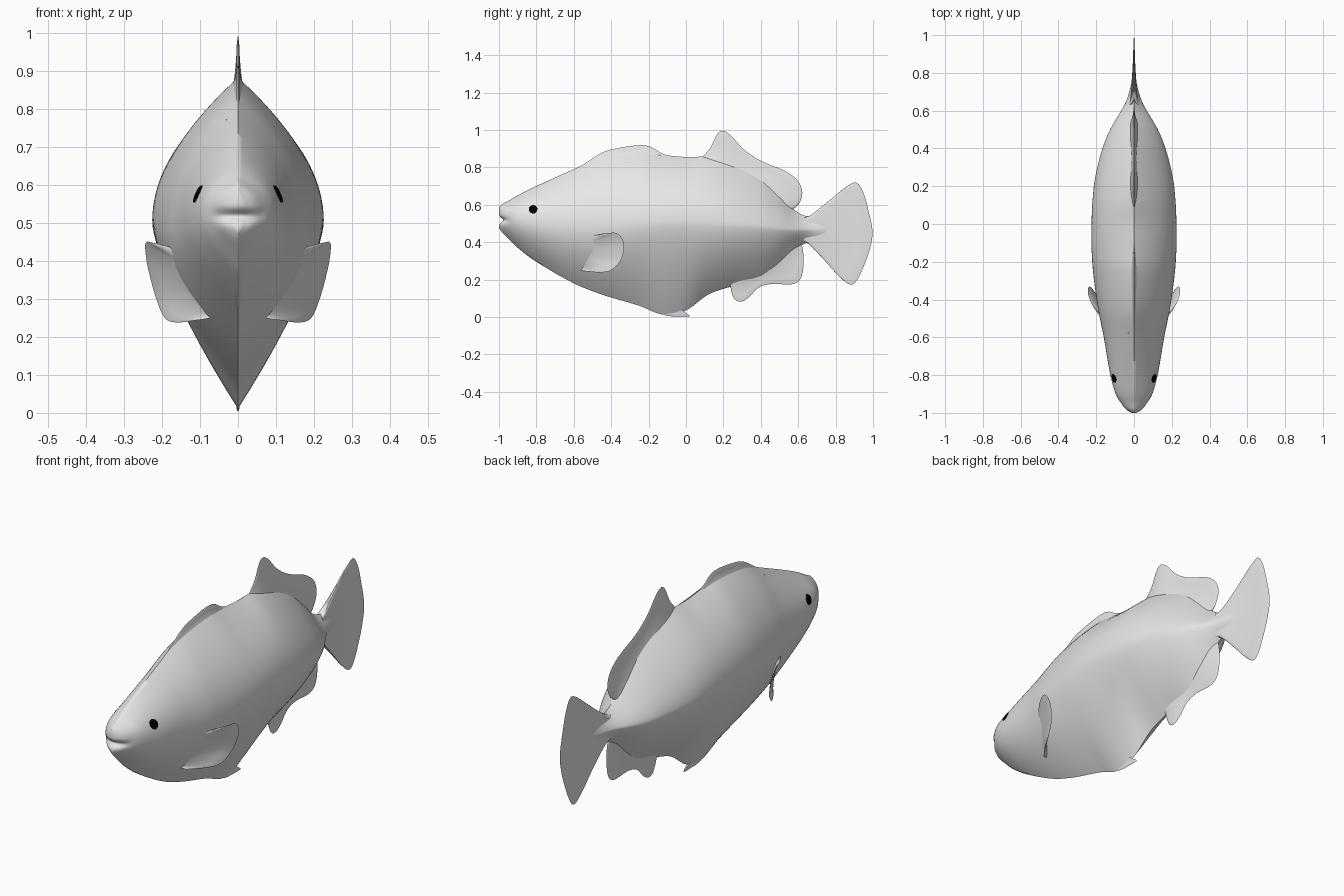
import bpy, bmesh, math
from mathutils import Vector

if "Cube" in bpy.data.objects:
    bpy.data.objects.remove(bpy.data.objects["Cube"])


def material(name, value):
    m = bpy.data.materials.new(name)
    m.diffuse_color = (value, value, value, 1)
    m.use_nodes = True
    m.node_tree.nodes["Principled BSDF"].inputs["Base Color"].default_value = m.diffuse_color
    return m


SKIN = material("pale_grey_skin", 0.8)
BLACK = material("eye_black", 0.0)

# Body stations: y, belly z, back z, half width, widest z, upper and lower roundness
STATIONS = [
    (-1.00, 0.475, 0.585, 0.012, 0.53, 3.0, 2.5),
    (-0.985, 0.455, 0.602, 0.04, 0.53, 2.9, 2.4),
    (-0.95, 0.42, 0.62, 0.068, 0.53, 2.7, 2.2),
    (-0.90, 0.37, 0.65, 0.097, 0.52, 2.5, 2.0),
    (-0.80, 0.295, 0.70, 0.125, 0.50, 2.2, 1.9),
    (-0.60, 0.18, 0.79, 0.16, 0.48, 2.1, 1.8),
    (-0.45, 0.12, 0.855, 0.19, 0.48, 2.0, 1.7),
    (-0.25, 0.06, 0.882, 0.217, 0.49, 2.0, 1.5),
    (-0.12, 0.012, 0.866, 0.225, 0.50, 2.05, 1.4),
    (0.00, 0.035, 0.855, 0.225, 0.50, 2.1, 1.4),
    (0.12, 0.12, 0.855, 0.22, 0.50, 1.9, 1.6),
    (0.25, 0.165, 0.82, 0.205, 0.49, 1.7, 1.6),
    (0.40, 0.21, 0.745, 0.167, 0.48, 1.5, 1.5),
    (0.50, 0.275, 0.66, 0.127, 0.47, 1.4, 1.45),
    (0.58, 0.355, 0.572, 0.08, 0.465, 1.4, 1.4),
    (0.64, 0.395, 0.54, 0.046, 0.465, 1.4, 1.4),
    (0.70, 0.395, 0.537, 0.025, 0.465, 1.4, 1.4),
    (0.80, 0.40, 0.53, 0.003, 0.465, 1.4, 1.4),
]


def sample(y):
    """Smooth interpolation of the body stations along y."""
    s = STATIONS
    i = max(k for k in range(len(s) - 1) if s[k][0] <= y or k == 0)
    a, b = s[i], s[i + 1]
    h = b[0] - a[0]
    t = min(max((y - a[0]) / h, 0), 1)

    def slope(k, c):
        p, q = s[max(k - 1, 0)], s[min(k + 1, len(s) - 1)]
        return (q[c] - p[c]) / (q[0] - p[0])
    return [(2*t**3 - 3*t**2 + 1) * a[c] + (t**3 - 2*t*t + t) * h * slope(i, c)
            + (3*t*t - 2*t**3) * b[c] + (t**3 - t*t) * h * slope(i + 1, c)
            for c in range(1, 7)]


def half_width(y, z):
    lo, hi, w, mid, up, down = sample(y)
    t, p = ((z - mid) / (hi - mid), up) if z > mid else ((mid - z) / (mid - lo), down)
    return w * (1 - min(max(t, 0), 1) ** p)


def finish(name, bm, mat):
    bmesh.ops.remove_doubles(bm, verts=bm.verts[:], dist=0.0002)
    bmesh.ops.recalc_face_normals(bm, faces=bm.faces[:])
    me = bpy.data.meshes.new(name)
    bm.to_mesh(me)
    bm.free()
    me.materials.append(mat)
    ob = bpy.data.objects.new(name, me)
    bpy.context.collection.objects.link(ob)
    bpy.ops.object.select_all(action='DESELECT')
    bpy.context.view_layer.objects.active = ob
    ob.select_set(True)
    bpy.ops.object.shade_smooth_by_angle(angle=math.radians(75))
    return ob


def skin_rows(bm, rows):
    """Quads between neighbouring rows of vertices."""
    for r, s in zip(rows, rows[1:]):
        for j in range(len(r) - 1):
            bm.faces.new((r[j], r[j + 1], s[j + 1], s[j]))


# Body: lens-shaped sections, with a small mouth groove pressed into the snout
bm = bmesh.new()
N, M = 90, 48
sides = {1: [], -1: []}
for i in range(N + 1):
    y = -1 + 1.8 * (i / N) ** 1.35
    lo, hi = sample(y)[:2]
    for side in sides:
        row = []
        for j in range(M + 1):
            z = lo + (hi - lo) * j / M
            groove = 0.022 * math.exp(-((z - 0.518) / 0.016) ** 2) * max(0, 1 - (y + 1) / 0.06)
            row.append(bm.verts.new((side * half_width(y, z), y + groove, z)))
        sides[side].append(row)
for rows in sides.values():
    skin_rows(bm, rows)
for end in (0, -1):
    skin_rows(bm, [sides[1][end], sides[-1][end]])
finish("body", bm, SKIN)


def smooth_path(pts, n):
    """n + 1 points along a smooth curve through pts, evenly spaced by length."""
    p = [Vector(q) for q in pts]
    p = [2 * p[0] - p[1]] + p + [2 * p[-1] - p[-2]]
    dense = []
    for i in range(1, len(p) - 2):
        for k in range(16):
            t = k / 16
            a, b, c, d = p[i - 1:i + 3]
            dense.append(0.5 * (2*b + (c - a)*t + (2*a - 5*b + 4*c - d)*t*t + (3*b - a - 3*c + d)*t**3))
    dense.append(p[-2])
    run = [0]
    for a, b in zip(dense, dense[1:]):
        run.append(run[-1] + (b - a).length)
    out, k = [], 0
    for i in range(n + 1):
        d = run[-1] * i / n
        while k < len(run) - 2 and run[k + 1] < d:
            k += 1
        out.append(dense[k].lerp(dense[k + 1], (d - run[k]) / (run[k + 1] - run[k])))
    return out


def fin(name, root, edge, thick, n=48, m=8, bulge=0.0, mirror=False):
    """Tapering blade between a root curve and an outer edge curve."""
    bm = bmesh.new()
    roots, edges = smooth_path(root, n), smooth_path(edge, n)
    for face in (1, -1):
        rows = []
        for a, b in zip(roots, edges):
            row = []
            for j in range(m + 1):
                t = j / m
                v = a.lerp(b, t)
                half = 0.0 if j == m else 0.003 + thick * (1 - t) ** 2
                v.x += face * half + bulge * math.sin(math.pi * t)
                row.append(bm.verts.new(v))
            rows.append(row)
        skin_rows(bm, rows)
    # close the open ends and root
    bmesh.ops.remove_doubles(bm, verts=bm.verts[:], dist=0.0002)
    bmesh.ops.holes_fill(bm, edges=[e for e in bm.edges if e.is_boundary], sides=0)
    ob = finish(name, bm, SKIN)
    if mirror:
        mod = ob.modifiers.new("mirror", 'MIRROR')
        mod.use_axis = (True, False, False)


def flat(pts):
    return [(0, y, z) for y, z in pts]


# Fins on the centre line
fin("back_ridge",
    flat([(-0.58, 0.77), (-0.4, 0.82), (-0.25, 0.835), (-0.08, 0.82)]),
    flat([(-0.57, 0.80), (-0.45, 0.878), (-0.35, 0.905), (-0.25, 0.918), (-0.19, 0.91),
          (-0.13, 0.875), (-0.06, 0.853)]), 0.028)
fin("dorsal_fin",
    flat([(0.08, 0.80), (0.25, 0.76), (0.4, 0.68), (0.5, 0.60), (0.55, 0.54)]),
    flat([(0.09, 0.858), (0.13, 0.905), (0.165, 0.975), (0.195, 0.996), (0.24, 0.97), (0.31, 0.895),
          (0.40, 0.835), (0.53, 0.78), (0.60, 0.725), (0.622, 0.66), (0.60, 0.60), (0.555, 0.57)]), 0.024)
fin("anal_fin",
    flat([(0.22, 0.20), (0.35, 0.25), (0.46, 0.31), (0.54, 0.37), (0.58, 0.41)]),
    flat([(0.24, 0.16), (0.245, 0.125), (0.265, 0.09), (0.30, 0.083), (0.34, 0.108), (0.39, 0.158),
          (0.46, 0.177), (0.56, 0.174), (0.61, 0.20), (0.628, 0.27), (0.625, 0.36), (0.61, 0.395)]), 0.022)
fin("tail_fin",
    flat([(0.63, 0.53), (0.63, 0.465), (0.63, 0.405)]),
    flat([(0.66, 0.54), (0.72, 0.575), (0.80, 0.65), (0.87, 0.705), (0.915, 0.718), (0.95, 0.66),
          (0.975, 0.57), (0.997, 0.46), (0.985, 0.37), (0.95, 0.27), (0.91, 0.19), (0.875, 0.173),
          (0.82, 0.215), (0.74, 0.305), (0.68, 0.375), (0.65, 0.393)]), 0.022, n=64, m=12)
fin("pelvic_fin",
    flat([(-0.14, 0.06), (-0.08, 0.06), (-0.03, 0.06)]),
    flat([(-0.14, 0.022), (-0.10, 0.006), (-0.03, 0.002), (0.02, 0.003), (0.01, 0.014),
          (-0.015, 0.025), (-0.01, 0.045)]), 0.014, n=24)

# Paired side fins: roots buried in the flanks, blades sweeping back and outward
root = [(half_width(y, z) - 0.03, y, z) for y, z in ((-0.53, 0.425), (-0.55, 0.34), (-0.57, 0.255))]
fin("pectoral_fin", root,
    [(0.182, -0.48, 0.437), (0.225, -0.42, 0.448), (0.243, -0.37, 0.447), (0.242, -0.338, 0.41),
     (0.232, -0.332, 0.36), (0.215, -0.35, 0.30), (0.193, -0.40, 0.25), (0.16, -0.46, 0.238),
     (0.10, -0.545, 0.245)], 0.014, bulge=0.004, mirror=True)

# Eyes: thin black plates lying on the skin
for side, name in ((1, "eye_right"), (-1, "eye_left")):
    bm = bmesh.new()
    rings = []
    for r in (0.006, 0.016, 0.0225, 0.023):
        ring = []
        for k in range(17):
            a = 2 * math.pi * k / 16
            y, z = -0.817 + r * math.cos(a), 0.576 + r * math.sin(a)
            lift = 0.002 if r < 0.023 else -0.002
            ring.append(bm.verts.new((side * (half_width(y, z) + lift), y, z)))
        rings.append(ring)
    skin_rows(bm, rings)
    bm.faces.new(rings[0][:16])
    finish(name, bm, BLACK)
